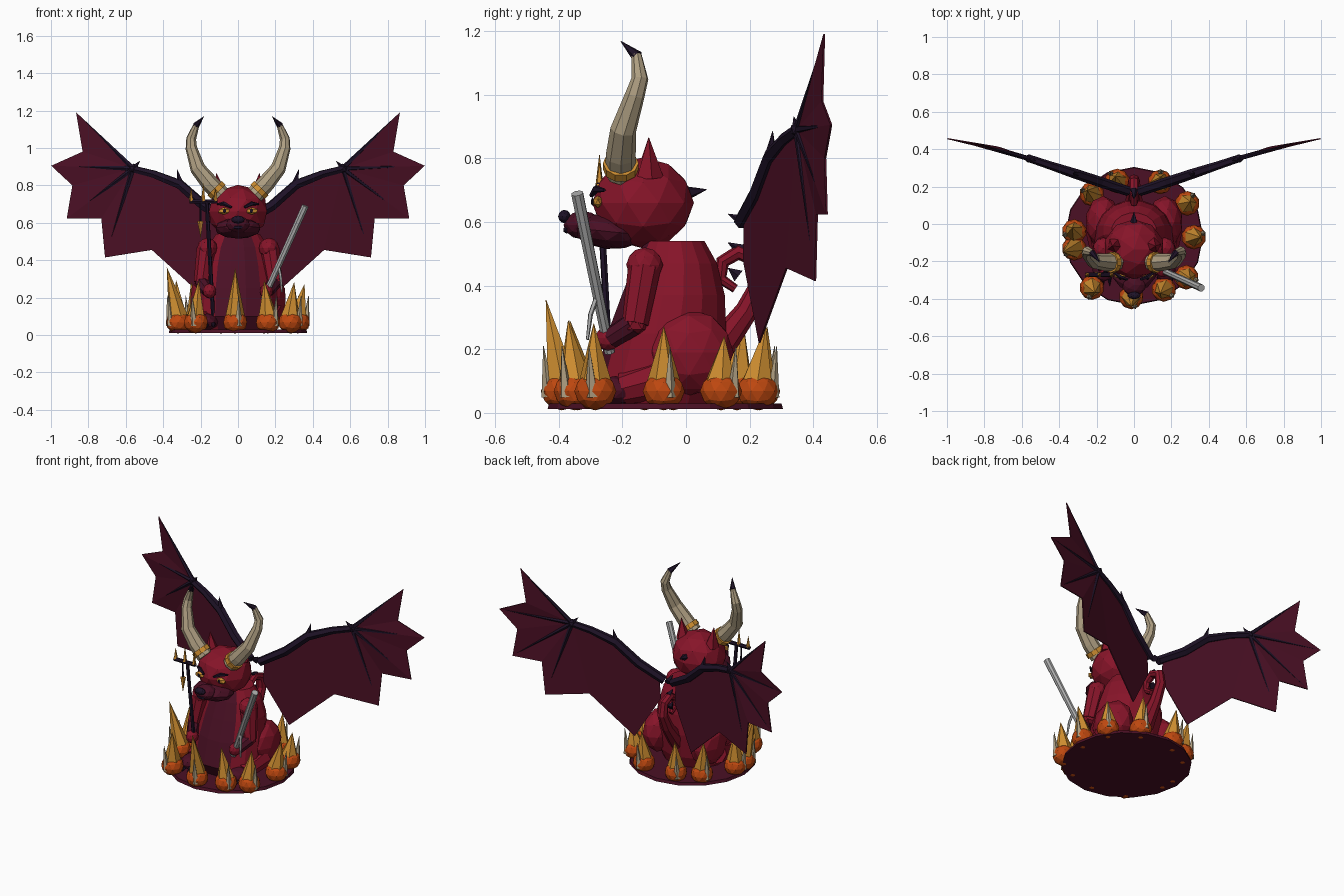
import bpy, bmesh, math
from mathutils import Vector

cube = bpy.data.objects.get("Cube")
if cube:
    bpy.data.objects.remove(cube, do_unlink=True)


def material(name, *rgb):
    m = bpy.data.materials.new(name)
    m.use_nodes = True
    m.diffuse_color = (*rgb, 1)
    m.node_tree.nodes["Principled BSDF"].inputs["Base Color"].default_value = (*rgb, 1)
    return m


RED = material("crimson skin", .24, .007, .022)
MAROON = material("dark maroon", .07, .005, .018)
BLACK = material("black violet", .013, .006, .02)
GOLD = material("gold", .62, .27, .03)
ORANGE = material("fire orange", .52, .065, .005)
HORN = material("horn beige", .42, .34, .22)
GREY = material("steel grey", .42, .42, .42)


def finish(name, bm, *mats):
    bmesh.ops.recalc_face_normals(bm, faces=bm.faces)
    me = bpy.data.meshes.new(name)
    bm.to_mesh(me)
    bm.free()
    for m in mats:
        me.materials.append(m)
    ob = bpy.data.objects.new(name, me)
    bpy.context.collection.objects.link(ob)
    return ob


def ball(name, mat, center, size, detail=2, tilt=0):
    bm = bmesh.new()
    bmesh.ops.create_icosphere(bm, subdivisions=detail, radius=1)
    ob = finish(name, bm, mat)
    ob.location, ob.scale, ob.rotation_euler = center, size, (tilt, 0, 0)
    return ob


def skin_rings(bm, rings):
    for a, b in zip(rings, rings[1:]):
        n = len(a)
        for i in range(n):
            bm.faces.new((a[i], a[(i + 1) % n], b[(i + 1) % n], b[i]))
    bm.faces.new(rings[0])
    bm.faces.new(rings[-1])


def tube(name, mat, points, radii, sides=6):
    """Round rod along a path; a radius of zero makes a point."""
    pts = [Vector(p) for p in points]
    bm, rings, q, last = bmesh.new(), [], None, None
    for i, p in enumerate(pts):
        t = (pts[min(i + 1, len(pts) - 1)] - pts[max(i - 1, 0)]).normalized()
        q = last.rotation_difference(t) @ q if q else t.to_track_quat('Z', 'Y')
        last = t
        r = max(radii[i], .001)
        rings.append([bm.verts.new(p + q @ Vector((r * math.cos(a), r * math.sin(a), 0)))
                      for a in (math.tau * k / sides for k in range(sides))])
    skin_rings(bm, rings)
    return finish(name, bm, mat)


def spike(name, mat, base, tip, r, sides=6):
    return tube(name, mat, (base, tip), (r, 0), sides)


# Ground disc
tube("base_disc", MAROON, ((0, -.065, .012), (0, -.065, .03)), (.37, .365), 16)

# Ring of fire: ball, tall flame and small pale flame (ball x, y, tip x, y, z)
flames = [(-.015, -.39, -.015, -.44, .355), (-.225, -.34, -.21, -.365, .29),
          (-.32, -.13, -.38, -.15, .36), (-.32, -.04, -.33, -.02, .29),
          (-.225, .16, -.25, .18, .28), (-.09, .23, -.1, .255, .27),
          (.14, .225, .14, .25, .27), (.285, .11, .3, .12, .24),
          (.32, -.07, .355, -.07, .27), (.28, -.285, .3, -.29, .28),
          (.16, -.35, .14, -.37, .29)]
for n, (x, y, tx, ty, tz) in enumerate(flames):
    ball(f"ember_{n}", ORANGE, (x, y, .068), (.066, .066, .06))
    spike(f"flame_{n}", GOLD, (x, y, .1), (tx, ty, tz), .052)
    out = Vector((x, y + .065, 0)).normalized()
    side = Vector((-out.y, out.x, 0))
    p = Vector((x, y, .05)) + out * .042 + side * .02
    spike(f"pale_flame_{n}", HORN, p, p + out * .015 + Vector((0, 0, .16)), .022, 5)

# Torso from elliptical sections: height, half width, front, back
bm, rings = bmesh.new(), []
for z, rx, front, back in [(.03, .19, -.25, .08), (.1, .22, -.29, .11), (.25, .215, -.25, .13),
                           (.37, .195, -.205, .125), (.47, .165, -.165, .1), (.54, .12, -.13, .06)]:
    mid, ry = (front + back) / 2, (back - front) / 2
    rings.append([bm.verts.new((rx * math.sin(a), mid - ry * math.cos(a), z))
                  for a in (math.tau * (k + .5) / 16 for k in range(16))])
skin_rings(bm, rings)
bmesh.ops.recalc_face_normals(bm, faces=bm.faces)
for f in bm.faces:
    n = f.normal
    f.material_index = int(abs(n.z) < .9 and n.y < -.8 * math.hypot(n.x, n.y))
finish("torso", bm, RED, MAROON)

# Head, muzzle, nose
ball("head", RED, (0, -.135, .66), (.163, .16, .143))
ball("muzzle", MAROON, (0, -.245, .57), (.125, .115, .055), 2, -.1)
ball("snout", MAROON, (0, -.325, .59), (.065, .06, .045))
ball("nose", BLACK, (0, -.382, .617), (.036, .02, .021))
ball("mouth", BLACK, (0, -.375, .575), (.03, .012, .012), 1)
spike("head_spike", BLACK, (0, 0, .69), (0, .065, .702), .024, 5)

# Back spikes and curled tail
for n, z in enumerate((.61, .52, .44)):
    spike(f"back_spike_{n}", BLACK, (0, .185 - .01 * n, z - .01), (0, .132, z + .015), .022, 5)
tube("tail", RED,
     [(0, .06, .16), (0, .13, .24), (0, .19, .32), (0, .235, .41), (0, .225, .48), (0, .165, .505),
      (0, .115, .475), (0, .11, .42), (0, .155, .39)],
     [.06, .045, .036, .031, .028, .025, .022, .019, .014], 8)


def wing_depth(x):
    """Sweep of the wing towards the back at distance x."""
    path = [(0, .165), (.56, .35), (.72, .41), (1, .457)]
    for (a, ya), (b, yb) in zip(path, path[1:]):
        if x <= b:
            return ya + (yb - ya) * (x - a) / (b - a)
    return path[-1][1]


for label, s in (("left", 1), ("right", -1)):
    def at(x, y, z):
        return Vector((s * x, y, z))

    def on_wing(x, z):
        return at(x, wing_depth(x), z)

    # Face and ears
    ball(f"{label}_eye", GOLD, at(.075, -.277, .663), (.034, .016, .02), 1)
    ball(f"{label}_pupil", BLACK, at(.072, -.294, .664), (.009, .005, .014), 1)
    tube(f"{label}_brow", BLACK, (at(.035, -.297, .683), at(.075, -.282, .703), at(.11, -.256, .7)),
         (.007, .012, .005), 5)
    spike(f"{label}_ear", RED, at(.1, -.115, .74), at(.115, -.117, .865), .045, 5)

    # Horn, gold collar and black tip
    tube(f"{label}_horn", HORN,
         [at(.09, -.205, .75), at(.15, -.205, .81), at(.215, -.197, .89), at(.25, -.16, 1.0),
          at(.25, -.145, 1.05), at(.222, -.155, 1.125)],
         [.048, .047, .041, .031, .027, .016], 8)
    spike(f"{label}_horn_tip", BLACK, at(.224, -.153, 1.12), at(.183, -.205, 1.168), .019)
    tube(f"{label}_horn_collar", GOLD, (at(.105, -.205, .765), at(.125, -.205, .785)), (.056, .056), 10)

    # Arms
    ball(f"{label}_shoulder", RED, at(.165, -.13, .465), (.055, .058, .055))
    tube(f"{label}_upper_arm", RED, (at(.17, -.13, .46), at(.195, -.16, .28)), (.052, .042), 8)
    ball(f"{label}_elbow", RED, at(.195, -.16, .28), (.042, .042, .04), 1)
    tube(f"{label}_forearm", MAROON, (at(.195, -.165, .28), at(.16, -.235, .235)), (.038, .034), 8)
    ball(f"{label}_hand", RED, at(.152, -.245, .235), (.036, .04, .04))

    # Folded legs and clawed feet
    ball(f"{label}_thigh", RED, at(.165, .01, .19), (.095, .14, .135))
    tube(f"{label}_shin", RED, (at(.19, -.03, .12), at(.17, -.2, .075)), (.07, .05), 8)
    ball(f"{label}_foot", MAROON, at(.165, -.225, .07), (.06, .085, .045))
    for k in (-1, 0, 1):
        spike(f"{label}_toe_claw_{k + 1}", BLACK, at(.165 + .032 * k, -.285, .06),
              at(.165 + .036 * k, -.33, .04), .014, 5)

    # Wing membrane, fanned out from the wrist
    rim = [(.865, 1.19), (.83, .98), (.998, .905), (.885, .8), (.915, .623), (.73, .623),
           (.71, .415), (.46, .455), (.2, .22), (.05, .48), (.06, .62), (.31, .805)]
    bm = bmesh.new()
    hub = bm.verts.new(on_wing(.56, .89))
    edge = [bm.verts.new(on_wing(*p)) for p in rim]
    for a, b in zip(edge, edge[1:]):
        bm.faces.new((hub, a, b))
    membrane = finish(f"{label}_wing_membrane", bm, MAROON)
    solid = membrane.modifiers.new("thickness", 'SOLIDIFY')
    solid.thickness, solid.offset = .006, 0

    # Wing bones
    tube(f"{label}_wing_arm", BLACK,
         [on_wing(.03, .6), on_wing(.18, .69), on_wing(.31, .805), on_wing(.45, .86), on_wing(.57, .89)],
         [.026, .028, .027, .022, .02])
    for n, p in enumerate([rim[0], rim[2], rim[4], rim[6]]):
        tip = on_wing(.56 + (p[0] - .56) * .93, .89 + (p[1] - .89) * .93)
        spike(f"{label}_wing_finger_{n}", BLACK, on_wing(.56, .89), tip, .014, 5)
    ball(f"{label}_wing_wrist", BLACK, on_wing(.56, .89), (.027, .024, .027), 1)
    spike(f"{label}_elbow_spike", BLACK, on_wing(.305, .8), on_wing(.325, .885), .022, 5)
    spike(f"{label}_wrist_spike", BLACK, on_wing(.56, .89), on_wing(.525, .93), .018, 5)

# Steel rod with a thin hanging strip, in the left hand
tube("steel_rod", GREY, ((.135, -.24, .19), (.36, -.342, .69)), (.017, .02), 8)
tube("steel_strip", GREY, ((.215, -.275, .38), (.228, -.3, .31), (.235, -.31, .23)), (.009, .008, .005), 5)

# Trident in the right hand
tube("trident_pole", BLACK, ((-.13, -.235, .05), (-.168, -.272, .72)), (.011, .011))
tube("trident_bar", BLACK, ((-.26, -.272, .713), (-.11, -.272, .713)), (.012, .012))
for n, (x, top) in enumerate(((-.25, .785), (-.185, .81), (-.12, .785))):
    spike(f"trident_prong_{n}", GOLD, (x, -.272, .715), (x, -.272, top), .013, 5)
spike("trident_pendant", GOLD, (-.2, -.27, .61), (-.2, -.27, .52), .017, 5)
tube("pendant_cord", BLACK, ((-.2, -.272, .71), (-.2, -.27, .61)), (.005, .005), 5)
